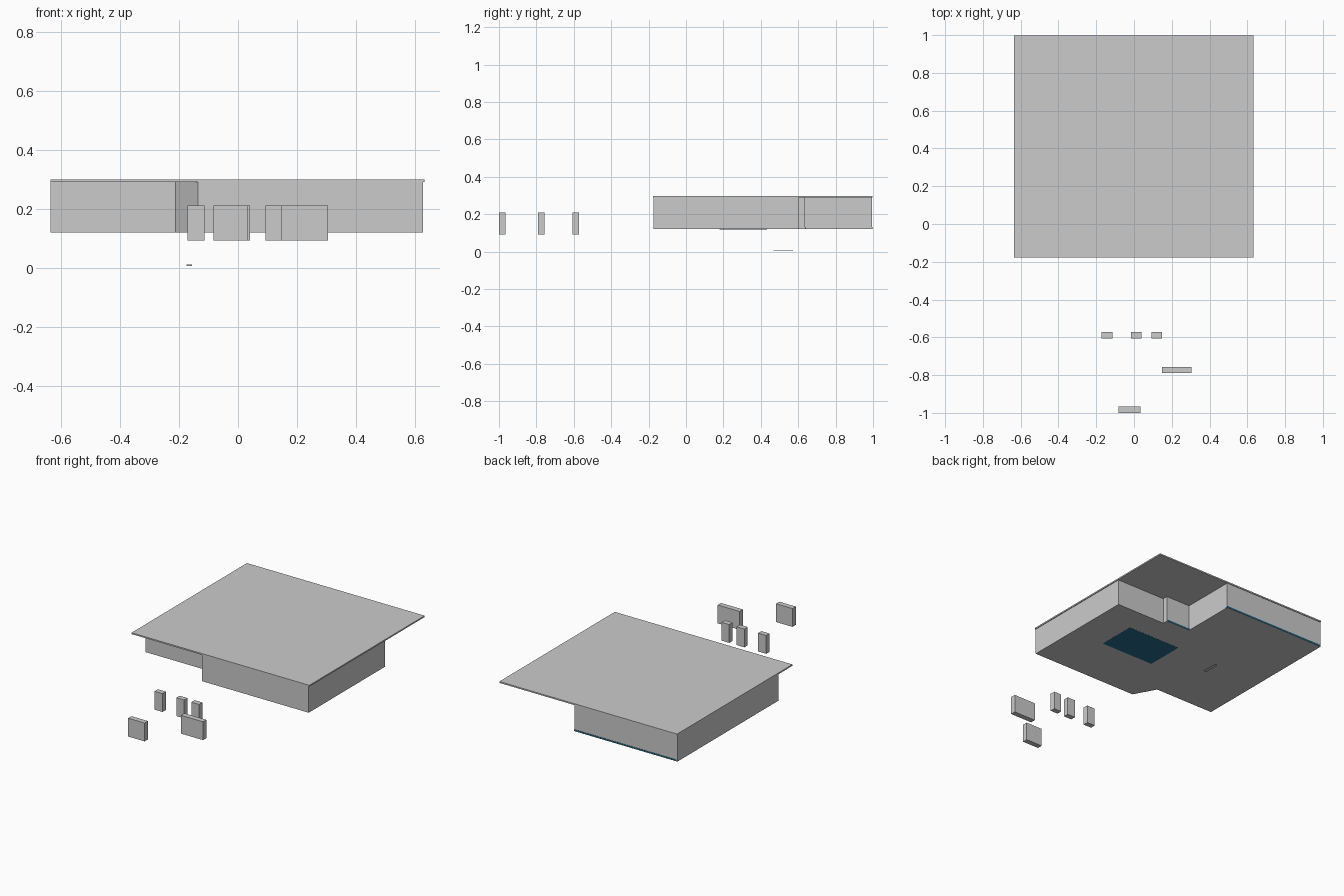
import bpy, bmesh

if "Cube" in bpy.data.objects:
    bpy.data.objects.remove(bpy.data.objects["Cube"])


def prism(name, outline, z0, z1, mat=None):
    """Extrude a flat outline (counter-clockwise) from z0 to z1."""
    bm = bmesh.new()
    face = bm.faces.new([bm.verts.new((x, y, z0)) for x, y in outline])
    top = bmesh.ops.extrude_face_region(bm, geom=[face])["geom"]
    verts = [g for g in top if isinstance(g, bmesh.types.BMVert)]
    bmesh.ops.translate(bm, verts=verts, vec=(0, 0, z1 - z0))
    bmesh.ops.recalc_face_normals(bm, faces=bm.faces)
    mesh = bpy.data.meshes.new(name)
    bm.to_mesh(mesh)
    bm.free()
    obj = bpy.data.objects.new(name, mesh)
    bpy.context.collection.objects.link(obj)
    if mat:
        mesh.materials.append(mat)
    return obj


def box(name, x0, x1, y0, y1, z0, z1, mat=None):
    return prism(name, [(x0, y0), (x1, y0), (x1, y1), (x0, y1)], z0, z1, mat)


blue = bpy.data.materials.new("blue_floor")
blue.diffuse_color = (0.02, 0.15, 0.28, 1)
blue.use_nodes = True
blue.node_tree.nodes["Principled BSDF"].inputs["Base Color"].default_value = blue.diffuse_color

# House body: angled entrance at front left, stepped notch at back right
footprint = [(-0.135, -0.175), (0.627, -0.175), (0.627, 0.602), (0.274, 0.602),
             (0.274, 0.636), (0.1, 0.636), (0.1, 0.994), (-0.635, 0.994),
             (-0.635, -0.035), (-0.212, -0.035)]
prism("house_body", footprint, 0.12, 0.29)

# Flat roof covering the whole plan
box("roof_slab", -0.635, 0.632, -0.177, 0.998, 0.29, 0.299)

# Blue floor showing underneath and along the base of the back walls
box("floor_panel", 0.015, 0.395, 0.18, 0.432, 0.1192, 0.125, blue)
box("back_floor_edge", -0.63, 0.1, 0.98, 0.996, 0.121, 0.131, blue)
box("notch_floor_edge", 0.1, 0.27, 0.62, 0.638, 0.121, 0.131, blue)

# Small strip lying at ground level under the house
box("ground_strip", -0.175, -0.155, 0.468, 0.572, 0.006, 0.01)

# Free-standing cabinets in front: three narrow, two wide
cabinets = [(-0.171, -0.113, -0.607), (-0.015, 0.041, -0.607),
            (0.093, 0.147, -0.607), (0.147, 0.304, -0.79), (-0.083, 0.034, -1.0)]
for i, (x0, x1, y) in enumerate(cabinets):
    box(f"cabinet_{i + 1}", x0, x1, y, y + 0.034, 0.092, 0.21)
